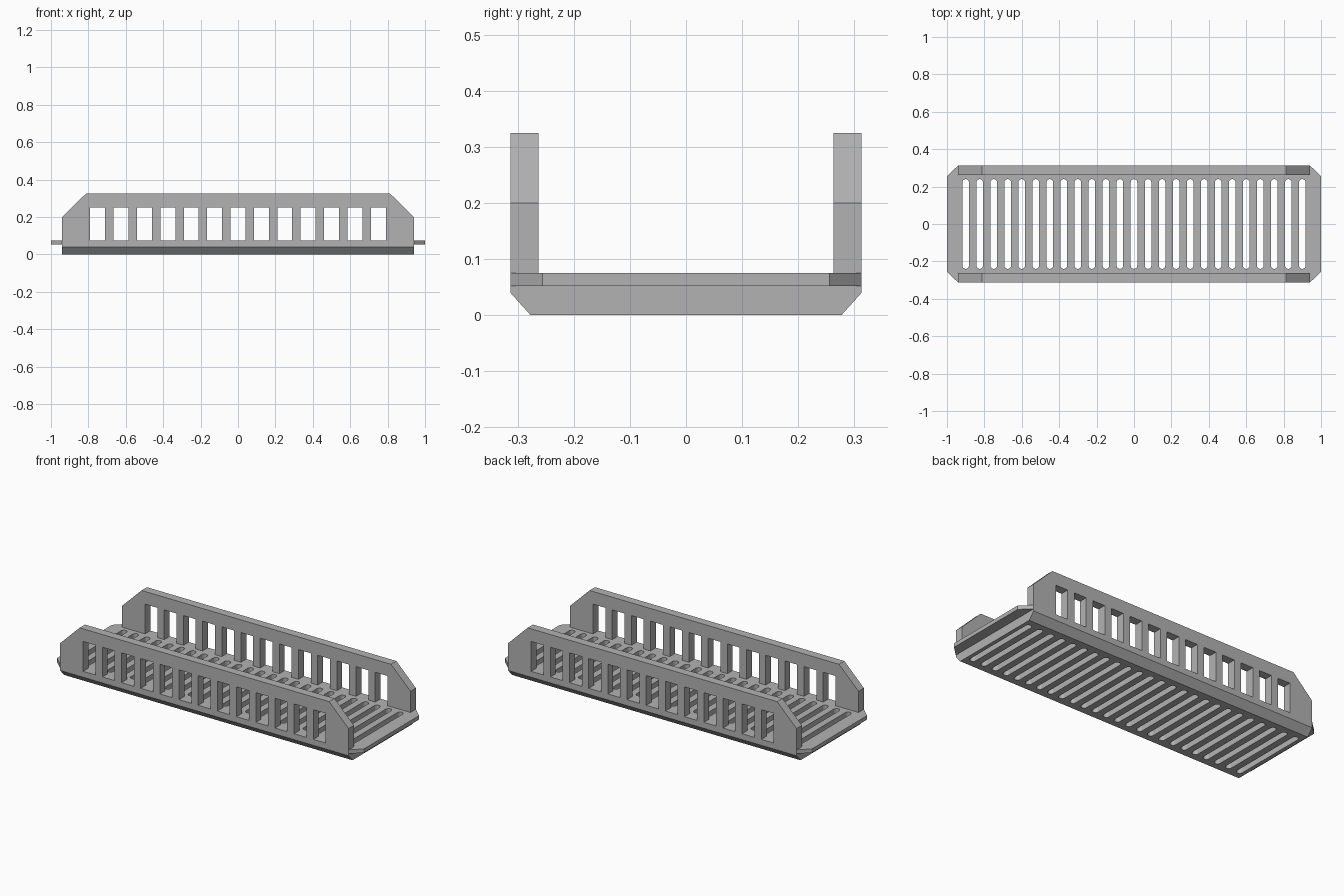
import bpy, bmesh
from math import pi, sin, cos
from mathutils import Vector

cube = bpy.data.objects.get("Cube")
if cube:
    bpy.data.objects.remove(cube, do_unlink=True)

grey = bpy.data.materials.new("plain_grey")
grey.use_nodes = True
COLOUR = (0.45, 0.45, 0.45, 1)
grey.diffuse_color = COLOUR
grey.node_tree.nodes["Principled BSDF"].inputs["Base Color"].default_value = COLOUR

HALF_LEN, HALF_WID = 0.94, 0.313
DECK_TOP = 0.075


def add_prism(bm, points, direction):
    """Extrude a flat outline of 3D points along a direction."""
    face = bm.faces.new([bm.verts.new(p) for p in points])
    ext = bmesh.ops.extrude_face_region(bm, geom=[face])
    verts = [g for g in ext["geom"] if isinstance(g, bmesh.types.BMVert)]
    bmesh.ops.translate(bm, vec=Vector(direction), verts=verts)


def make_object(name, prisms):
    bm = bmesh.new()
    for points, direction in prisms:
        add_prism(bm, points, direction)
    bmesh.ops.recalc_face_normals(bm, faces=bm.faces)
    mesh = bpy.data.meshes.new(name)
    bm.to_mesh(mesh)
    bm.free()
    mesh.materials.append(grey)
    obj = bpy.data.objects.new(name, mesh)
    bpy.context.collection.objects.link(obj)
    return obj


def cut(obj, prisms):
    """Subtract the prisms from an object and discard the cutter."""
    cutter = make_object("cutter", prisms)
    cutter.hide_render = True
    mod = obj.modifiers.new("cut", "BOOLEAN")
    mod.operation, mod.solver, mod.object = "DIFFERENCE", "EXACT", cutter
    bpy.context.view_layer.objects.active = obj
    bpy.ops.object.modifier_apply(modifier=mod.name)
    bpy.data.objects.remove(cutter, do_unlink=True)


def slot_outline(x, radius=0.0175, half=0.24, steps=8):
    points = []
    for side in (1, -1):
        for i in range(steps + 1):
            a = pi * i / steps
            points.append((x + side * radius * cos(a),
                           side * (half - radius + radius * sin(a)), -0.05))
    return points


# Deck with bevelled lower long edges and a row of round-ended slots
section = [(-0.277, 0), (0.277, 0), (HALF_WID, 0.04), (HALF_WID, DECK_TOP),
           (-HALF_WID, DECK_TOP), (-HALF_WID, 0.04)]
deck = make_object("slotted_deck", [
    ([(-HALF_LEN, y, z) for y, z in section], (2 * HALF_LEN, 0, 0))])
cut(deck, [(slot_outline(0.075 * i), (0, 0, 0.2)) for i in range(-12, 13)])

# Thin end lips with clipped corners
for side, label in ((1, "left"), (-1, "right")):
    plan = [(HALF_LEN, -HALF_WID), (1, -0.256), (1, 0.256), (HALF_LEN, HALF_WID)]
    make_object(label + "_end_lip", [
        ([(side * x, y, 0.052) for x, y in plan], (0, 0, DECK_TOP - 0.052))])

# Side walls with clipped upper corners and rectangular windows
wall_profile = [(-HALF_LEN, DECK_TOP), (HALF_LEN, DECK_TOP), (HALF_LEN, 0.2),
                (0.813, 0.325), (-0.813, 0.325), (-HALF_LEN, 0.2)]
for label, y in (("front", -HALF_WID), ("back", 0.263)):
    wall = make_object(label + "_wall", [
        ([(x, y, z) for x, z in wall_profile], (0, 0.05, 0))])
    windows = []
    for i in range(-6, 7):
        x = 0.125 * i
        corners = [(x - 0.04, 0.05), (x + 0.04, 0.05), (x + 0.04, 0.25), (x - 0.04, 0.25)]
        windows.append(([(u, y - 0.05, z) for u, z in corners], (0, 0.15, 0)))
    cut(wall, windows)
